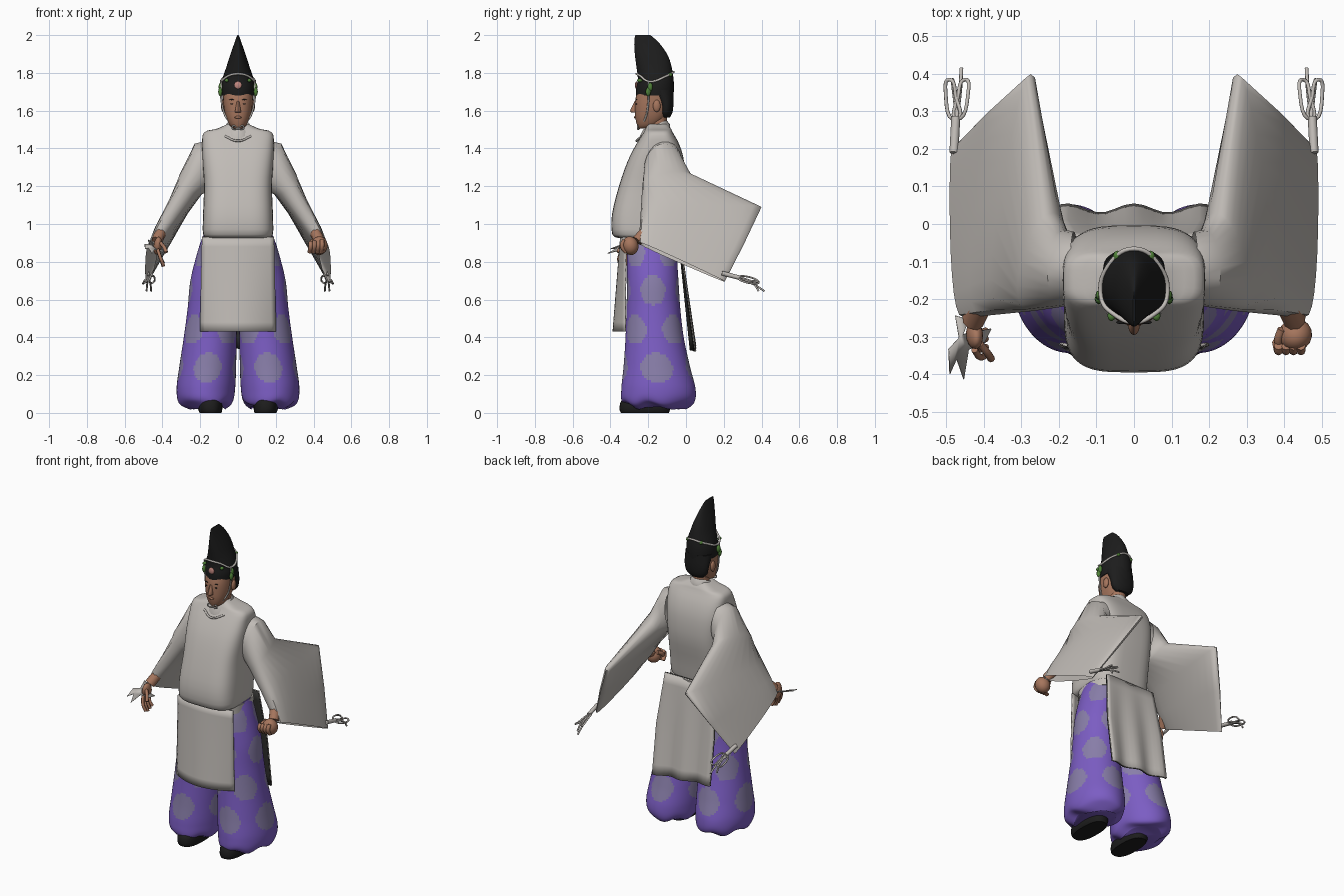
import bpy, bmesh, math
from mathutils import Vector, Matrix

if "Cube" in bpy.data.objects:
    bpy.data.objects.remove(bpy.data.objects["Cube"])

def mat(name, r, g, b):
    m = bpy.data.materials.new(name)
    m.diffuse_color = (r, g, b, 1)
    m.use_nodes = True
    m.node_tree.nodes["Principled BSDF"].inputs["Base Color"].default_value = m.diffuse_color
    return m

ROBE = mat("robe_white", .53, .50, .47)
PURPLE = mat("trouser_purple", .20, .11, .55)
SPOT = mat("spot_lilac", .25, .21, .40)
BLACK = mat("black", .012, .012, .012)
SKIN = mat("skin", .38, .18, .11)
GREEN = mat("leaf_green", .08, .22, .04)
PINK = mat("badge_pink", .55, .25, .22)
LINING = mat("dark_lining", .03, .03, .028)

def finish(name, bm, *mats, angle=40):
    bmesh.ops.recalc_face_normals(bm, faces=bm.faces)
    me = bpy.data.meshes.new(name)
    bm.to_mesh(me)
    bm.free()
    ob = bpy.data.objects.new(name, me)
    bpy.context.collection.objects.link(ob)
    for m in mats:
        me.materials.append(m)
    bpy.ops.object.select_all(action='DESELECT')
    ob.select_set(True)
    bpy.context.view_layer.objects.active = ob
    bpy.ops.object.shade_smooth_by_angle(angle=math.radians(angle))
    return ob

def skin_rings(rings, caps=True):
    bm = bmesh.new()
    vs = [[bm.verts.new(p) for p in r] for r in rings]
    n = len(vs[0])
    for a, b in zip(vs, vs[1:]):
        for j in range(n):
            bm.faces.new((a[j], a[(j + 1) % n], b[(j + 1) % n], b[j]))
    if caps:
        bm.faces.new(vs[0])
        bm.faces.new(vs[-1])
    return bm

def spline(rows, k):
    """Catmull-Rom through rows of numbers, k steps per span."""
    out = []
    for i in range(len(rows) - 1):
        p = [rows[max(0, min(len(rows) - 1, i + d))] for d in (-1, 0, 1, 2)]
        for s in range(k):
            t = s / k
            out.append([.5 * (2*b + (c-a)*t + (2*a-5*b+4*c-d)*t*t + (3*b-a-3*c+d)*t**3)
                        for a, b, c, d in zip(*p)])
    return out + [list(rows[-1])]

def loft(rows, n=32, e=2, k=3, caps=True):
    """Rows: z, centre x, half width, front y, back y."""
    rings = []
    for z, cx, hx, y0, y1 in spline(rows, k):
        ring = []
        for j in range(n):
            c, s = math.cos(2*math.pi*j/n), math.sin(2*math.pi*j/n)
            f = lambda v: math.copysign(abs(v)**(2/e), v)
            ring.append((cx + hx*f(c), (y0+y1)/2 + (y1-y0)/2*f(s), z))
        rings.append(ring)
    return skin_rings(rings, caps)

def ball(name, m, loc, size, rot=(0, 0, 0), seg=16):
    bm = bmesh.new()
    bmesh.ops.create_uvsphere(bm, u_segments=seg, v_segments=seg // 2 + 2, radius=1)
    from_euler = Matrix.Rotation(rot[2], 4, 'Z') @ Matrix.Rotation(rot[1], 4, 'Y') @ Matrix.Rotation(rot[0], 4, 'X')
    bm.transform(Matrix.Translation(loc) @ from_euler @ Matrix.Diagonal((*size, 1)))
    return finish(name, bm, m, angle=60)

def tube(name, m, pts, r, cyclic=False, smooth=True):
    cu = bpy.data.curves.new(name, 'CURVE')
    cu.dimensions, cu.bevel_depth, cu.bevel_resolution = '3D', r, 2
    cu.use_fill_caps, cu.resolution_u = True, 6
    sp = cu.splines.new('BEZIER')
    sp.bezier_points.add(len(pts) - 1)
    for b, p in zip(sp.bezier_points, pts):
        b.co = p
        b.handle_left_type = b.handle_right_type = 'AUTO' if smooth else 'VECTOR'
    sp.use_cyclic_u = cyclic
    cu.materials.append(m)
    ob = bpy.data.objects.new(name, cu)
    bpy.context.collection.objects.link(ob)

def sheet(name, fn, mats, thick, nu=16, nv=10):
    bm = bmesh.new()
    g = [[bm.verts.new(fn(i/nu*2 - 1, j/nv)) for i in range(nu + 1)] for j in range(nv + 1)]
    for j in range(nv):
        for i in range(nu):
            bm.faces.new((g[j][i], g[j][i+1], g[j+1][i+1], g[j+1][i]))
    ob = finish(name, bm, *mats)
    so = ob.modifiers.new("thickness", 'SOLIDIFY')
    so.thickness, so.offset = thick, 0

# Torso with bloused front, belt and skirt panels
finish("tunic", loft([(.925, 0, .16, -.35, -.05), (.945, 0, .185, -.39, -.045), (1.05, 0, .185, -.392, -.03),
    (1.2, 0, .18, -.355, -.005), (1.33, 0, .188, -.31, -.01), (1.42, 0, .19, -.265, -.035),
    (1.485, 0, .18, -.225, -.07), (1.505, 0, .11, -.215, -.08), (1.53, 0, .055, -.20, -.10)],
    n=48, e=3.6), ROBE)
finish("belt", loft([(.89, 0, .19, -.345, -.03), (.935, 0, .187, -.345, -.03)], e=3, k=1), ROBE)
sheet("front_skirt", lambda u, t: (u*(.19+.01*t), -.345-.04*t + u*u*(.025+.04*t), .93-.50*t), [ROBE], .008)
back = lambda off: lambda u, t: (u*(.17+.03*min(1, 2*t)), -.035+.075*t + off + .012*t*math.cos(u*7), .94-.60*t - .015*t*u)
sheet("back_skirt", back(0), [ROBE], .006)
sheet("back_skirt_lining", back(-.007), [LINING], .004)

# Tilted round collar and lapel tab
rings = []
for r, z in ((.082, 1.475), (.08, 1.495), (.062, 1.525), (.055, 1.52), (.055, 1.47)):
    rings.append([(r*math.cos(a), -.165 + r*math.sin(a), z + .4*r*math.sin(a))
                  for a in (2*math.pi*j/28 for j in range(28))])
finish("collar", skin_rings(rings, False), ROBE)
tube("collar_seam", ROBE, [(-.07, -.235, 1.465), (0, -.262, 1.44), (.07, -.235, 1.465)], .006)

# Trouser legs with spots chosen by angle and height
LEG = [(.94, .09, .095, -.30, -.06), (.85, .107, .108, -.312, -.05), (.7, .126, .126, -.312, -.04),
       (.55, .135, .132, -.315, -.03), (.4, .147, .14, -.32, -.012), (.25, .16, .15, -.33, .02),
       (.13, .17, .155, -.342, .05), (.06, .17, .143, -.338, .045), (.03, .165, .10, -.29, 0)]
SPOTS = [(z, math.pi/2*q + o) for z, o in ((.24, 0), (.44, math.pi/4), (.65, 0), (.85, math.pi/4)) for q in range(4)]
for s, side in ((-1, "right"), (1, "left")):
    bm = loft([(z, s*cx, hx, a, b) for z, cx, hx, a, b in LEG], n=96, k=10)
    for f in bm.faces:
        c = f.calc_center_median()
        row = min(spline(LEG, 10), key=lambda r: abs(r[0] - c.z))
        ang = math.atan2((c.y - (row[3]+row[4])/2) / (row[4]-row[3]) * 2, (s*c.x - row[1]) / row[2])
        for z, a in SPOTS:
            d = (ang - a + math.pi) % (2*math.pi) - math.pi
            if (d*.155)**2 + (c.z - z)**2 < .078**2:
                f.material_index = 1
    for v in bm.verts:  # gathered, lumpy hem
        k = max(0, 1 - v.co.z / .15)
        v.co.z += .014*k*math.sin(28*v.co.x + 33*v.co.y)
    finish(side + "_trouser_leg", bm, PURPLE, SPOT, angle=60)
    # Shoe
    finish(side + "_shoe", loft([(0, s*.145, .058, -.345, -.09), (.02, s*.147, .064, -.352, -.085),
        (.06, s*.147, .062, -.345, -.085), (.09, s*.147, .045, -.31, -.09)], e=2.5), BLACK)

    # Wide square sleeve: rings run from front edge F to back edge B with half thickness T
    S = [((.16, -.215, 1.31), (.16, -.02, 1.32), (.01, 0, .125), 0),
         ((.20, -.222, 1.29), (.19, -.015, 1.30), (.035, 0, .13), 0),
         ((.27, -.232, 1.19), (.215, .03, 1.25), (.065, 0, .06), .4),
         ((.35, -.24, 1.06), (.275, .40, 1.09), (.062, 0, .03), 1),
         ((.40, -.245, .98), (.38, .305, .89), (.055, 0, .025), 1),
         ((.45, -.25, .90), (.48, .205, .695), (.035, 0, .012), 1)]
    rings = []
    for F, B, T, k in S:
        F, B, T = Vector(F), Vector(B), Vector(T)
        ring = []
        for j in range(24):
            a = 2*math.pi*j/24
            u = (1 - math.cos(a))/2
            w = math.copysign(abs(math.sin(a))**(1 - .4*k), math.sin(a)) * (1 - .55*u*k)
            p = F.lerp(B, u) + T*w
            ring.append((s*p.x, p.y, p.z))
        rings.append(ring)
    finish(side + "_sleeve", skin_rings(rings, False), ROBE, angle=50)
    tube(side + "_forearm", SKIN, [(s*.38, -.16, 1.02), (s*.43, -.26, .91)], .03)

    # Knotted sleeve cord with loops and tails
    P = lambda x, y, z: (s*x, y, z)
    tube(side + "_cord_stem", ROBE, [P(.48, .19, .74), P(.475, .285, .715)], .012)
    for i, dx in enumerate((-.03, .03)):
        tube(f"{side}_cord_loop_{i}", ROBE, [P(.472, .28, .715), P(.472+dx, .35, .70-dx*.5),
             P(.472+dx*.7, .385, .69), P(.472+dx*.1, .34, .70)], .005, True)
        tube(f"{side}_cord_tail_{i}", ROBE, [P(.472, .285, .71), P(.472+dx*.3, .36, .68),
             P(.472+dx*.4, .415-.03*i, .645)], .005)

    # Ear, chin strap and leaf sprigs on the cap
    ball(side + "_ear", SKIN, (s*.078, -.155, 1.625), (.012, .02, .032))
    tube(side + "_chin_strap", ROBE, [P(.089, -.2, 1.755), P(.086, -.2, 1.64), P(.06, -.215, 1.56), P(0, -.25, 1.505)], .005)
    for i, p in enumerate(((.094, -.2, 1.70), (.092, -.19, 1.725), (.06, -.245, 1.76), (.045, -.085, 1.79))):
        ball(f"{side}_leaf_{i}", GREEN, P(*p), (.011, .014, .024 if i < 2 else .01), seg=8)
    # Eye and brow
    ball(side + "_eye", BLACK, P(.03, -.262, 1.635), (.011, .005, .004), seg=8)
    ball(side + "_brow", BLACK, P(.032, -.262, 1.658), (.016, .005, .003), seg=8)

# Head
finish("head", loft([(1.505, 0, .02, -.25, -.18), (1.52, 0, .042, -.258, -.15), (1.56, 0, .062, -.268, -.11),
    (1.61, 0, .074, -.27, -.085), (1.66, 0, .078, -.268, -.075), (1.71, 0, .08, -.255, -.07)], e=2.3), SKIN)
finish("neck", loft([(1.42, 0, .05, -.205, -.10), (1.58, 0, .048, -.20, -.10)], k=1), SKIN)
finish("nose", loft([(1.59, 0, .014, -.285, -.25), (1.6, 0, .015, -.296, -.25), (1.65, 0, .007, -.272, -.25)], n=12), SKIN)
ball("lips", SKIN, (0, -.268, 1.565), (.02, .008, .007), seg=10)
finish("hair", loft([(1.565, 0, .045, -.125, -.085), (1.59, 0, .07, -.14, -.072), (1.64, 0, .08, -.15, -.066),
    (1.71, 0, .084, -.2, -.066)]), BLACK)

# Tall cap with cord and badge
finish("tall_cap", loft([(1.68, 0, .084, -.264, -.066), (1.72, 0, .088, -.264, -.064), (1.77, 0, .082, -.255, -.066),
    (1.83, 0, .062, -.262, -.076), (1.89, 0, .043, -.27, -.095), (1.95, 0, .022, -.274, -.135),
    (1.985, 0, .01, -.272, -.17), (2.0, 0, .003, -.268, -.19)]), BLACK)
tube("cap_cord", ROBE, [(0, -.262, 1.795), (.05, -.243, 1.785), (.088, -.195, 1.755), (.06, -.10, 1.785), (0, -.066, 1.805),
     (-.06, -.10, 1.785), (-.088, -.195, 1.755), (-.05, -.243, 1.785)], .006, True)
ball("badge", PINK, (0, -.263, 1.735), (.02, .007, .02))
for d in (-1, 1):
    tube("chin_bow", ROBE, [(0, -.25, 1.51), (d*.025, -.255, 1.52), (d*.03, -.255, 1.505), (0, -.25, 1.505)], .004)

# Left fist
ball("fist", SKIN, (.43, -.295, .885), (.045, .043, .05), (.3, 0, .3))
for i in range(4):
    tube(f"fist_finger_{i}", SKIN, [(.445 - .02*i, -.325, .915 - .004*i), (.445 - .02*i, -.338, .885), (.44 - .02*i, -.315, .85)], .012)
tube("fist_thumb", SKIN, [(.395, -.28, .91), (.385, -.31, .895), (.39, -.33, .875)], .012)

# Right open hand holding a thin folded paper
ball("palm", SKIN, (-.425, -.295, .885), (.022, .036, .05), (.4, .15, 0))
for i in range(4):
    y = -.335 + .022*i
    tube(f"finger_{i}", SKIN, [(-.425, y, .865), (-.41, y - .02, .82), (-.395, y - .015, .775 + .008*abs(i - 1))], .009)
tube("thumb", SKIN, [(-.41, -.32, .90), (-.39, -.345, .875), (-.38, -.36, .85)], .01)
bm = bmesh.new()
outline = [(-.475, -.245), (-.44, -.255), (-.455, -.295), (-.38, -.28), (-.40, -.32), (-.44, -.335),
           (-.453, -.415), (-.472, -.36), (-.49, -.40), (-.493, -.335), (-.465, -.305)]
bm.faces.new([bm.verts.new((x, y, .87 + .35*(y + .33) - .5*(x + .44))) for x, y in outline])
ob = finish("folded_paper", bm, ROBE)
ob.modifiers.new("thickness", 'SOLIDIFY').thickness = .005
